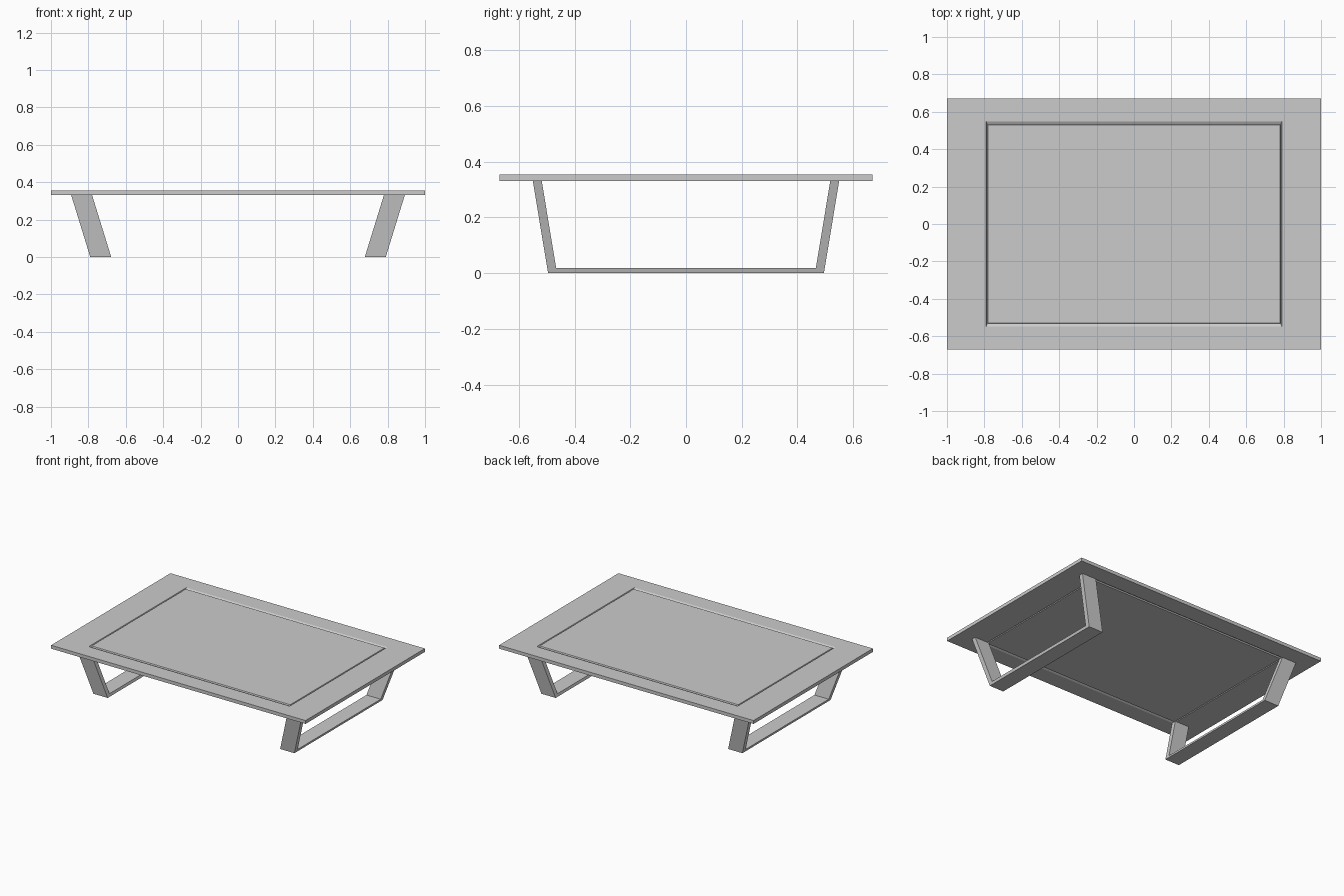
import bpy, bmesh

if "Cube" in bpy.data.objects:
    bpy.data.objects.remove(bpy.data.objects["Cube"])

TOP, UNDER = 0.355, 0.331


def make_object(name, bm):
    bmesh.ops.recalc_face_normals(bm, faces=bm.faces)
    mesh = bpy.data.meshes.new(name)
    bm.to_mesh(mesh)
    bm.free()
    obj = bpy.data.objects.new(name, mesh)
    bpy.context.collection.objects.link(obj)
    return obj


def make_tabletop():
    # rectangular rings (half x, half y, z): groove above, outer edge, groove below
    upper = [(0.781, 0.529, TOP), (0.785, 0.533, TOP - 0.008),
             (0.790, 0.548, TOP), (1.0, 0.67, TOP)]
    lower = [(x, y, TOP + UNDER - z) for x, y, z in reversed(upper)]
    bm = bmesh.new()
    rings = [[bm.verts.new((sx * x, sy * y, z))
              for sx, sy in ((-1, -1), (1, -1), (1, 1), (-1, 1))]
             for x, y, z in upper + lower]
    for a, b in zip(rings, rings[1:]):
        for i in range(4):
            j = (i + 1) % 4
            bm.faces.new((a[i], a[j], b[j], b[i]))
    bm.faces.new(rings[0])
    bm.faces.new(rings[-1])
    return make_object("tabletop", bm)


def make_leg_frame(name, side):
    # U-shaped profile in y-z, given width in x and leaned outward
    half = [(0.495, 0.0), (0.55, UNDER), (0.518, UNDER), (0.466, 0.018)]
    profile = half + [(-y, z) for y, z in reversed(half)]
    bm = bmesh.new()
    loops = [[bm.verts.new((side * (x + 0.102 * z / UNDER), y, z))
              for y, z in profile] for x in (0.678, 0.790)]
    n = len(profile)
    for i in range(n):
        j = (i + 1) % n
        bm.faces.new((loops[0][i], loops[0][j], loops[1][j], loops[1][i]))
    # end caps: two uprights and the floor bar
    for v in loops:
        for q in ((0, 1, 2, 3), (4, 5, 6, 7), (0, 3, 4, 7)):
            bm.faces.new([v[k] for k in q])
    return make_object(name, bm)


make_tabletop()
for name, side in (("left_leg_frame", -1), ("right_leg_frame", 1)):
    make_leg_frame(name, side)
